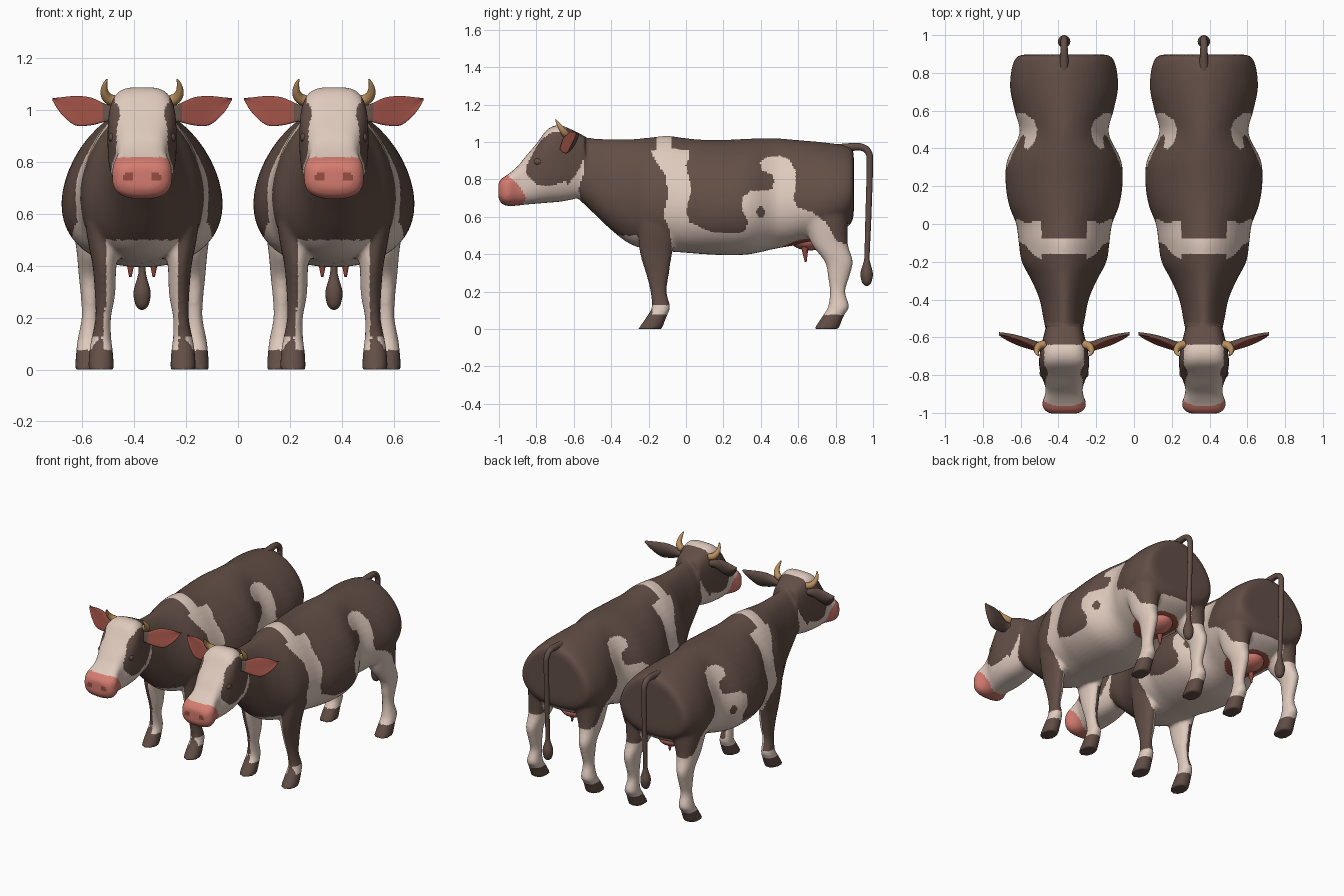
import bpy, bmesh, math
from mathutils import Vector

if "Cube" in bpy.data.objects:
    bpy.data.objects.remove(bpy.data.objects["Cube"])

X, Y, Z = Vector((1, 0, 0)), Vector((0, 1, 0)), Vector((0, 0, 1))


def material(name, rgb):
    m = bpy.data.materials.new(name)
    m.diffuse_color = (*rgb, 1)
    m.use_nodes = True
    m.node_tree.nodes["Principled BSDF"].inputs["Base Color"].default_value = m.diffuse_color
    return m


BROWN = material("brown hide", (0.122, 0.076, 0.061))
CREAM = material("cream hide", (0.74, 0.59, 0.51))
PINK = material("pink skin", (0.66, 0.20, 0.16))
RED = material("dark red skin", (0.31, 0.075, 0.055))
HORN = material("tan horn", (0.48, 0.27, 0.11))


def smooth_rows(rows, steps=4):
    """Catmull-Rom interpolation of parameter rows."""
    rows = [rows[0], *rows, rows[-1]]
    out = []
    for a, b, c, d in zip(rows, rows[1:], rows[2:], rows[3:]):
        for k in range(steps):
            t = k / steps
            out.append([0.5 * (2 * q + (r - p) * t + (2 * p - 5 * q + 4 * r - s) * t * t
                               + (3 * q - p - 3 * r + s) * t ** 3)
                        for p, q, r, s in zip(a, b, c, d)])
    return out + [list(rows[-1])]


def loft(bm, rows, u, v=None, n=2.0, seg=32, cup=0.0, egg=0.0, top=None):
    """Closed skin over rows (x, y, z, ru, rv); without v the rings follow the path.
    egg lowers the widest level and top sets the exponent of the upper half."""
    rows = smooth_rows(rows)
    rings = []
    for i, (x, y, z, ru, rv) in enumerate(rows):
        a, b = u, v
        if v is None:
            t = Vector(rows[min(i + 1, len(rows) - 1)][:3]) - Vector(rows[max(i - 1, 0)][:3])
            t.normalize()
            a = (u - t * u.dot(t)).normalized()
            b = t.cross(a)
        ru, rv = max(ru, .003), max(rv, .003)
        ring = []
        for k in range(seg):
            ang = 2 * math.pi * k / seg
            c, s = math.cos(ang), math.sin(ang)
            e = top if top and s > 0 else n
            pu = math.copysign(abs(c) ** (2 / e), c) * ru
            pv = math.copysign(abs(s) ** (2 / e), s)
            dv = rv * (pv * (1 + math.copysign(egg, pv)) - egg)
            ring.append(bm.verts.new(Vector((x, y, z)) + a * pu + b * dv - Y * cup * pv * pv))
        rings.append(ring)
    for r0, r1 in zip(rings, rings[1:]):
        for k in range(seg):
            j = (k + 1) % seg
            bm.faces.new((r0[k], r0[j], r1[j], r1[k]))
    bm.faces.new(rings[0])
    bm.faces.new(rings[-1])


def finish(bm, name, *mats):
    bmesh.ops.recalc_face_normals(bm, faces=bm.faces)
    mesh = bpy.data.meshes.new(name)
    bm.to_mesh(mesh)
    bm.free()
    for m in mats:
        mesh.materials.append(m)
    mesh.shade_smooth()
    obj = bpy.data.objects.new(name, mesh)
    bpy.context.collection.objects.link(obj)
    return obj


def ellipsoid(name, centre, radii, mat):
    bm = bmesh.new()
    bmesh.ops.create_uvsphere(bm, u_segments=24, v_segments=14, radius=1)
    bmesh.ops.scale(bm, vec=radii, verts=bm.verts)
    bmesh.ops.translate(bm, vec=centre, verts=bm.verts)
    return finish(bm, name, mat)


def inside(poly, a, b):
    hit = False
    for (a0, b0), (a1, b1) in zip(poly, poly[1:] + poly[:1]):
        if (b0 > b) != (b1 > b) and a < a0 + (b - b0) * (a1 - a0) / (b1 - b0):
            hit = not hit
    return hit


# Body: torso and head as slices (y, low z, high z, half width), legs as stacked rings
TORSO = [(-.6, .72, 1.03, .09), (-.5, .625, 1.02, .11), (-.4, .53, 1.015, .13),
         (-.3, .455, 1.015, .172), (-.2, .425, 1.023, .224), (-.1, .415, 1.033, .24),
         (0, .408, 1.02, .254), (.1, .4, 1.012, .292), (.22, .395, 1.012, .31),
         (.34, .4, 1.018, .301), (.48, .43, 1.02, .236), (.6, .45, 1.01, .262),
         (.72, .47, 1.0, .286), (.83, .52, .985, .276), (.885, .57, .965, .25), (.897, .62, .93, .21)]
HEAD = [(-.54, .71, 1.03, .095), (-.62, .69, 1.07, .115), (-.68, .68, 1.09, .128),
        (-.74, .675, 1.068, .133), (-.8, .67, .99, .122), (-.86, .665, .92, .1),
        (-.9, .66, .87, .1), (-.95, .658, .828, .116), (-.985, .67, .805, .103), (-1.003, .7, .78, .072)]
FRONT_LEG = [(.13, -.14, .75, .08, .12), (.14, -.15, .6, .08, .11), (.145, -.155, .5, .065, .1),
             (.145, -.16, .4, .046, .085), (.143, -.152, .29, .039, .06), (.15, -.147, .2, .03, .043),
             (.157, -.134, .12, .038, .049), (.158, -.152, .075, .045, .052), (.158, -.193, 0, .05, .063)]
HIND_LEG = [(.15, .72, .8, .1, .15), (.17, .73, .65, .1, .14), (.18, .75, .55, .085, .115),
            (.19, .77, .45, .062, .096), (.2, .817, .36, .044, .075), (.2, .816, .28, .036, .057),
            (.2, .81, .2, .033, .041), (.205, .816, .12, .043, .056), (.207, .79, .075, .047, .056),
            (.207, .75, 0, .052, .066)]

bm = bmesh.new()
for rows, opts in ((TORSO, dict(n=2.2, egg=.2, top=1.75)), (HEAD, dict(n=2.7, top=3.6))):
    loft(bm, [(0, y, (a + b) / 2, w, (b - a) / 2) for y, a, b, w in rows], X, Z, seg=48, **opts)
for rows in (FRONT_LEG, HIND_LEG):
    for s in (-1, 1):
        loft(bm, [(s * r[0], *r[1:]) for r in rows], X, Y, 2.2)
body = finish(bm, "body")
remesh = body.modifiers.new("blend", 'REMESH')
remesh.mode, remesh.voxel_size = 'VOXEL', 0.0102
soften = body.modifiers.new("soften", 'SMOOTH')
soften.factor, soften.iterations = 0.5, 5
bpy.context.view_layer.objects.active = body
for m in ("blend", "soften"):
    bpy.ops.object.modifier_apply(modifier=m)

# Hide patches, drawn in side view (y, z)
SIDE_PATCH = [(-.2, 1.06), (-.18, .93), (-.11, .82), (-.095, .715), (-.12, .61), (-.085, .52),
              (-.075, .42), (-.075, .3), (.5, .3), (.5, 0), (.95, 0), (.95, .45), (.855, .45),
              (.8, .475), (.75, .57), (.67, .625), (.595, .65), (.575, .7), (.585, .745), (.585, .85),
              (.55, .91), (.5, .925), (.43, .92), (.395, .89), (.405, .85), (.46, .825), (.475, .79),
              (.455, .745), (.34, .735), (.3, .7), (.3, .64), (.33, .58), (.32, .53), (.28, .51),
              (.13, .52), (.02, .57), (0, .635), (.03, .745), (0, .875), (.02, .93), (-.02, 1.06)]
JAW_PATCH = [(-.55, .9), (-.575, .85), (-.63, .77), (-.73, .745), (-.835, .745), (-.865, .81),
             (-.85, .877), (-.81, .957), (-.775, 1.02), (-.9, 1.02), (-1.05, .8), (-.95, .6),
             (-.55, .64), (-.575, .745), (-.55, .825)]
MUZZLE = [(-1.03, .82), (-.95, .82), (-.885, .76), (-.855, .7), (-.9, .63), (-1.03, .63)]


def hide_colour(c, nrm):
    x, y, z = abs(c.x), c.y, c.z
    if y < -.5:                                        # head
        if y < -.93 and ((x - .054) / .022) ** 2 + ((z - .744 + .3 * (x - .054)) / .018) ** 2 < 1:
            return 3
        if inside(MUZZLE, y, z):
            return 2
        blaze = .105 if z > 1.03 else .07 + .3 * abs(z - .94)
        return int(inside(JAW_PATCH, y, z) or (y < -.64 and z > .74 and x < blaze))
    if z < .075:                                       # hooves
        return 0
    if (x / .14) ** 2 + ((y - .65) / .14) ** 2 < 1 and z < .53:   # skin round the udder
        return 3
    if y > .6 and x < .13 and z < .56:                 # inner thighs
        return 1
    if y < 0 and z < .42:                              # front legs, inner faces cream
        inward = -nrm.x * math.copysign(1, c.x)
        if z < .13 and y > -.18 or inward > (.1 if c.x < 0 else .6) or x < .1:
            return 1
    if y < -.07 and z < .5 and x < .14:                # chest
        return 1
    if (y - .4) ** 2 / .022 ** 2 + (z - .625) ** 2 / .03 ** 2 < 1:   # small spot
        return 0
    if z > .9 and x < .12 and -.25 < y < .1:           # narrow band over the back
        return int(-.155 < y < -.075)
    return int(inside(SIDE_PATCH, y, z))


body.data.materials.clear()
for m in (BROWN, CREAM, PINK, RED):
    body.data.materials.append(m)
for p in body.data.polygons:
    p.material_index = hide_colour(p.center, p.normal)
body.data.shade_smooth()
parts = [body]

# Ears, horns and eyelids
for s, side in ((-1, "right"), (1, "left")):
    bm = bmesh.new()
    loft(bm, [(s * .1, -.64, .988, .02, .028), (s * .14, -.645, .99, .022, .034),
              (s * .2, -.625, .996, .02, .054), (s * .26, -.605, .999, .016, .056),
              (s * .315, -.587, 1.02, .01, .03), (s * .346, -.575, 1.043, .003, .004)],
         Y, (Z + Y * .3), 2, 28, 0.012)
    ear = finish(bm, side + "_ear", BROWN, RED)
    for p in ear.data.polygons:
        p.material_index = int(p.normal.y < -.2 and abs(p.center.x) > .15)
    bm = bmesh.new()
    loft(bm, [(s * .1, -.635, 1.035, .021, .021), (s * .13, -.645, 1.045, .021, .021),
              (s * .145, -.665, 1.07, .016, .016), (s * .143, -.685, 1.1, .009, .009),
              (s * .135, -.697, 1.12, .003, .003)], Y, seg=16)
    parts += [ear, finish(bm, side + "_horn", HORN),
              ellipsoid(side + "_eyelid", (s * .112, -.79, .895), (.018, .024, .02), BROWN)]

# Tail with tuft
bm = bmesh.new()
loft(bm, [(0, y, z, r, r) for y, z, r in (
    (.78, .955, .03), (.88, .972, .022), (.94, .972, .019), (.975, .945, .018), (.983, .88, .017),
    (.975, .6, .016), (.968, .4, .014), (.967, .36, .017), (.966, .3, .033), (.966, .255, .027),
    (.966, .237, .016), (.966, .23, .004))], X, seg=16)
parts.append(finish(bm, "tail", BROWN))

# Udder and teats
parts.append(ellipsoid("udder", (0, .66, .48), (.095, .105, .06), PINK))
bm = bmesh.new()
for s in (-1, 1):
    loft(bm, [(s * .045, .635, .46, .024, .024), (s * .045, .637, .41, .015, .015),
              (s * .045, .64, .358, .005, .005)], X, seg=14)
parts.append(finish(bm, "teats", RED))

# Second cow beside the first
for part in parts:
    twin = part.copy()
    bpy.context.collection.objects.link(twin)
    base = part.name
    part.name, twin.name = "first_cow_" + base, "second_cow_" + base
    part.location.x, twin.location.x = -.37, .37
